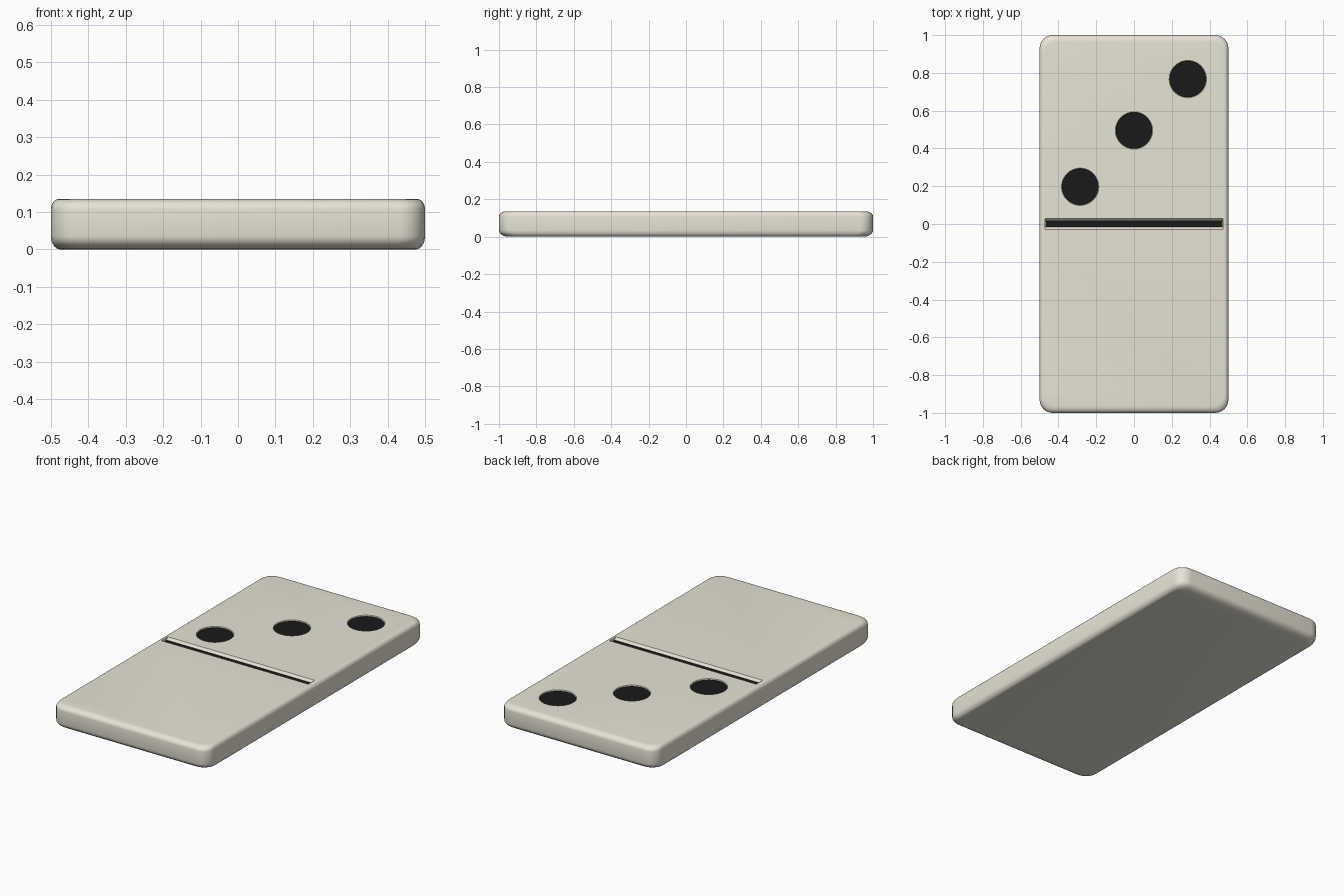
import bpy, bmesh, math

if "Cube" in bpy.data.objects:
    bpy.data.objects.remove(bpy.data.objects["Cube"])

H = 0.135
PIPS = [(-0.285, 0.197), (0.0, 0.495), (0.285, 0.767)]
PIP_R = 0.096


def material(name, color):
    m = bpy.data.materials.new(name)
    m.diffuse_color = color
    m.use_nodes = True
    m.node_tree.nodes["Principled BSDF"].inputs["Base Color"].default_value = m.diffuse_color
    return m


def loft(name, rings, mat):
    """Skin a closed solid through rings with equal point counts."""
    bm = bmesh.new()
    loops = [[bm.verts.new(p) for p in ring] for ring in rings]
    for a, b in zip(loops, loops[1:]):
        for i in range(len(a)):
            j = (i + 1) % len(a)
            bm.faces.new((a[i], a[j], b[j], b[i]))
    bm.faces.new(loops[0][::-1])
    bm.faces.new(loops[-1])
    bmesh.ops.recalc_face_normals(bm, faces=bm.faces)
    me = bpy.data.meshes.new(name)
    bm.to_mesh(me)
    bm.free()
    ob = bpy.data.objects.new(name, me)
    bpy.context.collection.objects.link(ob)
    me.materials.append(mat)
    return ob


def rounded_rect(ix, iy, z, r=0.07, steps=6):
    hx, hy = 0.5 - ix, 1.0 - iy
    pts = []
    for k, (sx, sy) in enumerate([(1, 1), (-1, 1), (-1, -1), (1, -1)]):
        for s in range(steps + 1):
            a = math.pi / 2 * (k + s / steps)
            pts.append((sx * (hx - r) + r * math.cos(a),
                        sy * (hy - r) + r * math.sin(a), z))
    return pts


def circle(x, y, z, r, n=48):
    return [(x + r * math.cos(2 * math.pi * i / n),
             y + r * math.sin(2 * math.pi * i / n), z) for i in range(n)]


def rect(hx, hy, z):
    return [(hx, hy, z), (-hx, hy, z), (-hx, -hy, z), (hx, -hy, z)]


def carve(ob, cutter):
    mod = ob.modifiers.new("carve", 'BOOLEAN')
    mod.operation = 'DIFFERENCE'
    mod.solver = 'EXACT'
    mod.object = cutter
    bpy.context.view_layer.objects.active = ob
    bpy.ops.object.modifier_apply(modifier=mod.name)
    bpy.data.objects.remove(cutter)


ivory = material("ivory", (0.80, 0.77, 0.66, 1))
black = material("black", (0.01, 0.01, 0.01, 1))

# Tile body with softly rounded top and bottom edges
rings = []
N = 5
for i in range(N + 1):
    a = math.pi / 2 * i / N
    s, c = 1 - math.sin(a), 1 - math.cos(a)
    rings.append(rounded_rect(0.025 * s, 0.05 * s, 0.035 * c))
for i in range(N + 1):
    a = math.pi / 2 * i / N
    s, c = 1 - math.cos(a), math.sin(a)
    rings.append(rounded_rect(0.022 * s, 0.035 * s, H - 0.027 + 0.027 * c))
tile = loft("tile_body", rings, ivory)

# Dividing groove with sloped sides and a dark floor
carve(tile, loft("groove_cutter", [rect(0.47, 0.016, H - 0.015),
                                   rect(0.473, 0.042, H + 0.015)], ivory))
loft("groove_floor", [rect(0.468, 0.016, H - 0.02),
                      rect(0.468, 0.016, H - 0.013)], black)

# Recessed dark pips
for x, y in PIPS:
    carve(tile, loft("pip_cutter", [circle(x, y, H - 0.008, PIP_R),
                                    circle(x, y, H + 0.02, PIP_R + 0.01)], ivory))
    loft("pip", [circle(x, y, H - 0.015, PIP_R),
                 circle(x, y, H - 0.005, PIP_R)], black)

# Smooth shading with crisp recess edges
bpy.ops.object.select_all(action='DESELECT')
for ob in bpy.data.objects:
    ob.select_set(True)
bpy.context.view_layer.objects.active = tile
bpy.ops.object.shade_smooth_by_angle(angle=math.radians(30))
